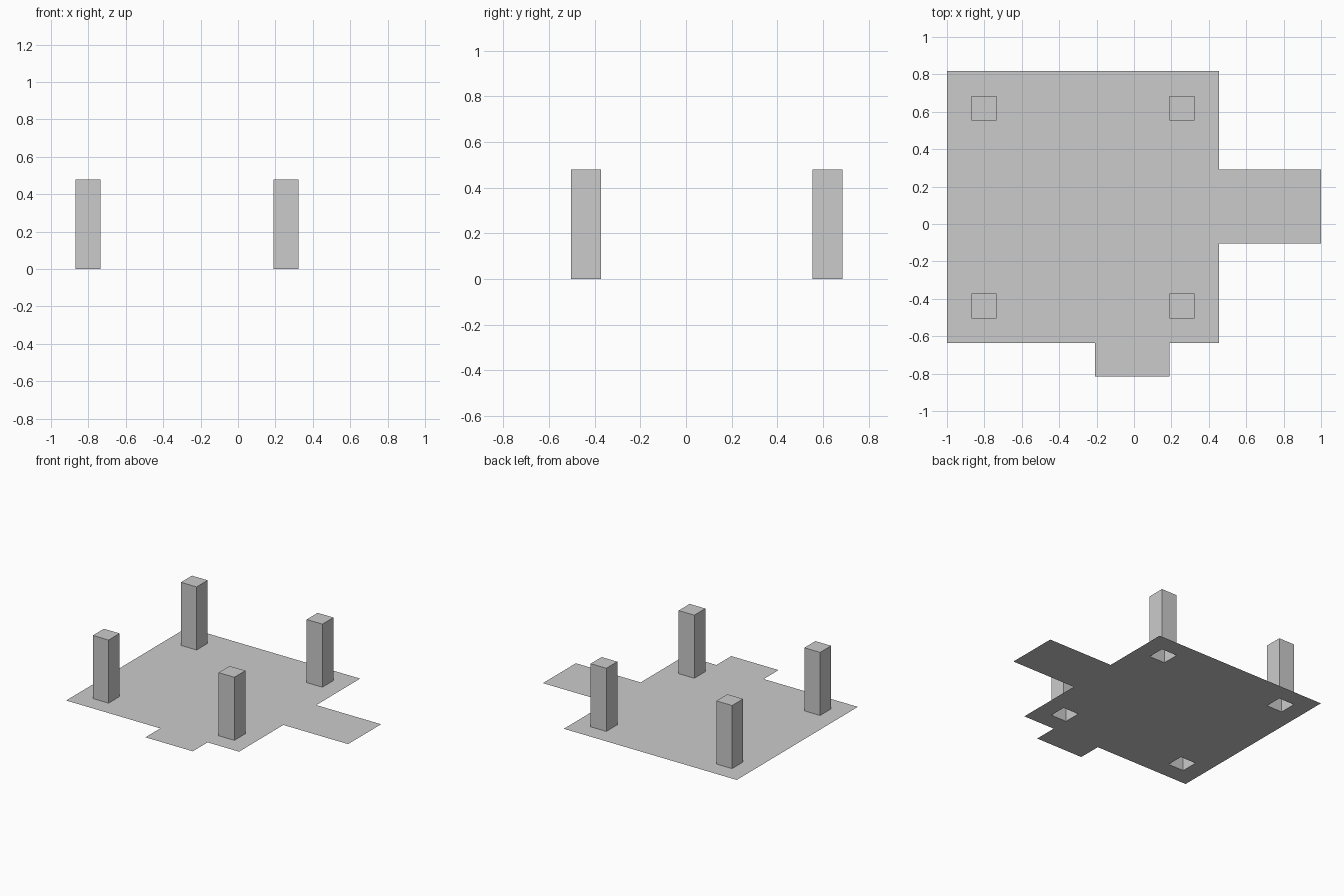
import bpy, bmesh

if "Cube" in bpy.data.objects:
    bpy.data.objects.remove(bpy.data.objects["Cube"])

CX, CY = -0.2725, 0.0905      # centre of the square slab
HALF = 0.7275                 # half width of the slab
OFF, R, H = 0.529, 0.066, 0.48  # pillar offset, half width, height


def finish(name, bm):
    bmesh.ops.remove_doubles(bm, verts=bm.verts, dist=1e-5)
    mesh = bpy.data.meshes.new(name)
    bm.to_mesh(mesh)
    bm.free()
    bpy.context.collection.objects.link(bpy.data.objects.new(name, mesh))


def rect(bm, x0, x1, y0, y1, z=0.0):
    # upward-facing rectangle
    return bm.faces.new([bm.verts.new((x, y, z)) for x, y in
                         ((x0, y0), (x1, y0), (x1, y1), (x0, y1))])


# Square floor sheet, open beneath each hollow pillar
cuts = [-HALF, -OFF - R, -OFF + R, OFF - R, OFF + R, HALF]
bm = bmesh.new()
for i in range(5):
    for j in range(5):
        if i in (1, 3) and j in (1, 3):
            continue
        rect(bm, CX + cuts[i], CX + cuts[i + 1], CY + cuts[j], CY + cuts[j + 1])
finish("floor", bm)

# Tabs on the right and front edges
for name, bounds in (("right_tab", (CX + HALF, 1.0, -0.105, 0.291)),
                     ("front_tab", (-0.208, 0.19, -0.815, CY - HALF))):
    bm = bmesh.new()
    rect(bm, *bounds)
    finish(name, bm)

# Four hollow pillars: walls and cap, no bottom
for sx, side in ((-1, "left"), (1, "right")):
    for sy, end in ((-1, "front"), (1, "back")):
        x, y = CX + sx * OFF, CY + sy * OFF
        bm = bmesh.new()
        bmesh.ops.create_cube(bm, size=1)
        bmesh.ops.delete(bm, geom=[f for f in bm.faces if f.normal.z < -0.5],
                         context='FACES_ONLY')
        bmesh.ops.scale(bm, vec=(2 * R, 2 * R, H), verts=bm.verts)
        bmesh.ops.translate(bm, vec=(x, y, H / 2), verts=bm.verts)
        finish(f"{end}_{side}_pillar", bm)
